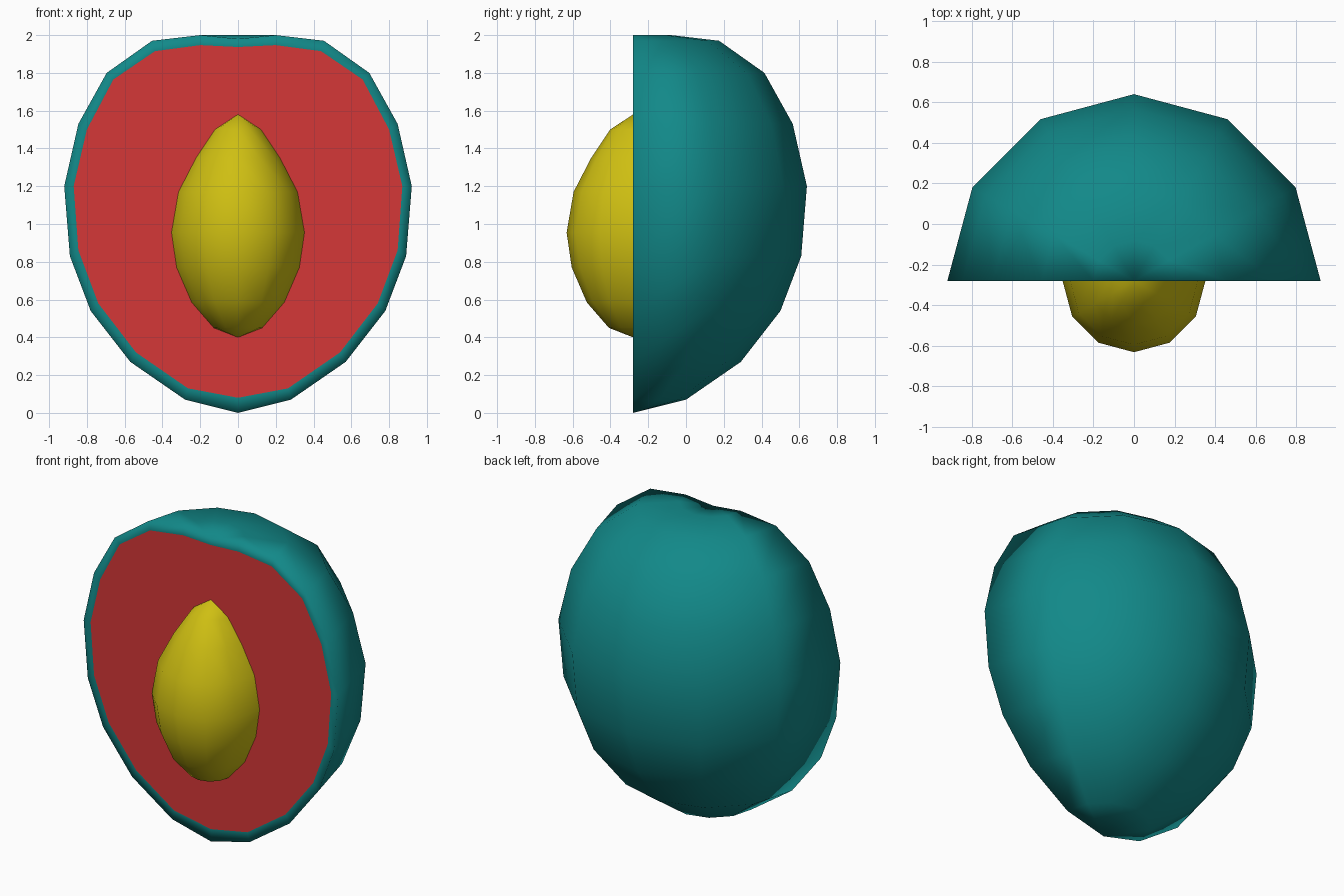
import bpy, bmesh, math

if "Cube" in bpy.data.objects:
    bpy.data.objects.remove(bpy.data.objects["Cube"])

CUT_Y = -0.28   # plane of the halved fruit
STEPS = 6       # sides in each half turn


def material(name, rgb):
    m = bpy.data.materials.new(name)
    m.diffuse_color = (*rgb, 1)
    m.use_nodes = True
    m.node_tree.nodes["Principled BSDF"].inputs["Base Color"].default_value = m.diffuse_color
    return m


def half_lathe(bm, profile, side):
    """Half turn of (radius, z) about the cut centre; side +1 = back, -1 = front.
    Returns the outline loop of vertices lying on the cut plane."""
    bottom = bm.verts.new((0, CUT_Y, profile[0][1]))
    top = bm.verts.new((0, CUT_Y, profile[-1][1]))
    cols = []
    for i in range(STEPS + 1):
        a = math.pi * i / STEPS
        cols.append([bm.verts.new((r * math.cos(a), CUT_Y + side * r * math.sin(a), z))
                     for r, z in profile[1:-1]])
    for a, b in zip(cols, cols[1:]):
        bm.faces.new((bottom, b[0], a[0]))
        bm.faces.new((top, a[-1], b[-1]))
        for j in range(len(a) - 1):
            bm.faces.new((a[j], b[j], b[j + 1], a[j + 1]))
    return [bottom] + cols[0] + [top] + cols[-1][::-1]


def finish(bm, name, mats):
    bmesh.ops.recalc_face_normals(bm, faces=bm.faces[:])
    me = bpy.data.meshes.new(name)
    bm.to_mesh(me)
    bm.free()
    for m in mats:
        me.materials.append(m)
    ob = bpy.data.objects.new(name, me)
    bpy.context.collection.objects.link(ob)
    return ob


teal = material("teal skin", (0.006, 0.25, 0.25))
red = material("red flesh", (0.66, 0.039, 0.039))
yellow = material("yellow stone", (0.62, 0.52, 0.006))

# Fruit half: skin with a slight dip at the top, narrow skin rim, flat flesh
skin = [(0, 0), (0.28, 0.07), (0.57, 0.27), (0.78, 0.54), (0.89, 0.83), (0.92, 1.2),
        (0.845, 1.53), (0.695, 1.8), (0.455, 1.97), (0.2, 2.0), (0, 1.98)]
flesh = [(0, 0.08), (0.265, 0.13), (0.54, 0.32), (0.74, 0.58), (0.845, 0.86), (0.87, 1.2),
         (0.80, 1.5), (0.66, 1.765), (0.44, 1.915), (0.2, 1.947), (0, 1.937)]
bm = bmesh.new()
outer = half_lathe(bm, skin, 1)
points = flesh + [(-r, z) for r, z in flesh[-2:0:-1]]
inner = [bm.verts.new((x, CUT_Y, z)) for x, z in points]
n = len(outer)
for i in range(n):
    k = (i + 1) % n
    bm.faces.new((outer[i], outer[k], inner[k], inner[i]))
for f in bm.faces:
    f.smooth = True
cut_face = bm.faces.new(inner)
cut_face.material_index = 1
cut_face.smooth = False
for e in cut_face.edges:
    e.smooth = False
finish(bm, "fruit_half", [teal, red])

# Stone bulging out of the cut face
stone = [(0, 0.4), (0.128, 0.45), (0.245, 0.585), (0.325, 0.77), (0.352, 0.955),
         (0.315, 1.17), (0.222, 1.35), (0.122, 1.5), (0, 1.58)]
bm = bmesh.new()
half_lathe(bm, stone, -1)
for f in bm.faces:
    f.smooth = True
finish(bm, "stone", [yellow])
